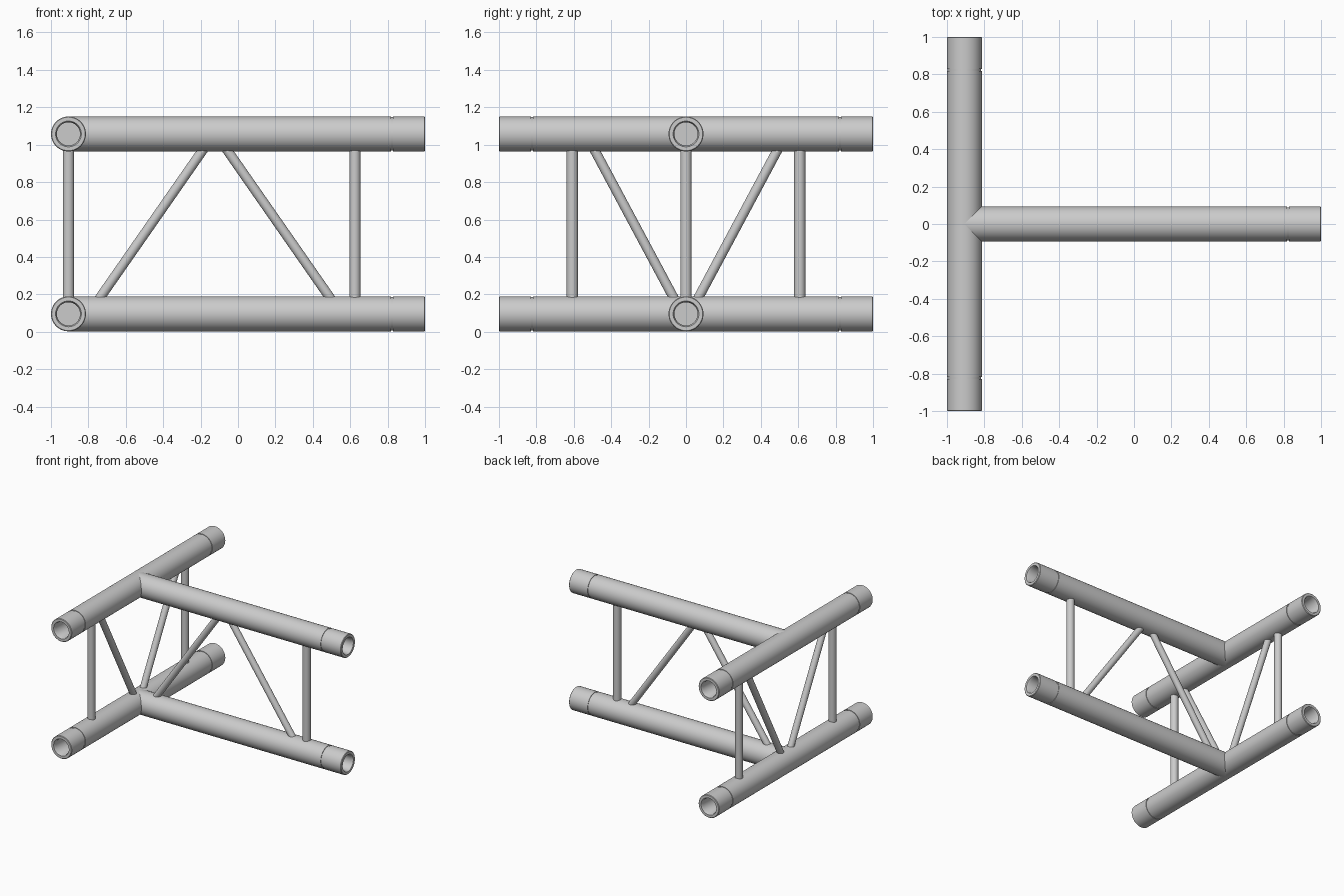
import bpy, bmesh, math
from mathutils import Vector

if "Cube" in bpy.data.objects:
    bpy.data.objects.remove(bpy.data.objects["Cube"])

R = 0.0935           # chord radius
Z_LOW, Z_TOP = 0.0955, 1.0575
NODE_X = -0.9065     # axis of the crossing chord
SEG = 48


def finish(name, bm):
    bmesh.ops.recalc_face_normals(bm, faces=bm.faces)
    me = bpy.data.meshes.new(name)
    bm.to_mesh(me)
    bm.free()
    ob = bpy.data.objects.new(name, me)
    bpy.context.collection.objects.link(ob)
    bpy.context.view_layer.objects.active = ob
    ob.select_set(True)
    bpy.ops.object.shade_smooth_by_angle(angle=math.radians(30))
    ob.select_set(False)
    return ob


def lathe(name, profile, origin, axis):
    """Revolve (distance, radius) points around an axis through origin."""
    bm = bmesh.new()
    rot = Vector((0, 0, 1)).rotation_difference(Vector(axis)).to_matrix()
    verts = [bm.verts.new(Vector(origin) + rot @ Vector((r, 0, t))) for t, r in profile]
    edges = [bm.edges.new(p) for p in zip(verts, verts[1:])]
    bmesh.ops.spin(bm, geom=verts + edges, cent=origin, axis=axis, angle=math.tau, steps=SEG)
    bmesh.ops.remove_doubles(bm, verts=bm.verts, dist=1e-5)
    return finish(name, bm)


def rod(name, a, b, radius, sink=0.04):
    """Round brace between two points, sunk a little into the chords."""
    a, b = Vector(a), Vector(b)
    d = (b - a).normalized()
    length = (b - a).length + 2 * sink
    lathe(name, [(0, 0), (0, radius), (length, radius), (length, 0)], a - d * sink, d)


# open chord end: shoulder groove, bevelled rim, stepped socket
chord_end = [(0.817, R), (0.817, R - 0.004), (0.829, R - 0.004), (0.829, R),
             (0.996, R), (1.0, R - 0.004), (1.0, 0.069), (0.985, 0.062),
             (0.83, 0.062), (0.83, 0)]
cross_profile = [(-t, r) for t, r in reversed(chord_end)] + chord_end
arm_profile = [(NODE_X, 0), (NODE_X, R)] + chord_end

# chords
for label, z in (("lower", Z_LOW), ("upper", Z_TOP)):
    lathe(label + "_cross_chord", cross_profile, (NODE_X, 0, z), (0, 1, 0))
    lathe(label + "_arm_chord", arm_profile, (0, 0, z), (1, 0, 0))

z0, z1 = Z_LOW + R, Z_TOP - R
POST, DIAG = 0.030, 0.026

# arm bracing
rod("arm_post", (0.625, 0, z0), (0.625, 0, z1), POST)
rod("arm_inner_diagonal", (-0.733, 0, z0), (-0.193, 0, z1), DIAG)
rod("arm_outer_diagonal", (0.487, 0, z0), (-0.053, 0, z1), DIAG)

# cross bracing, mirrored front and back
for side, s in (("front", -1), ("back", 1)):
    rod(side + "_post", (NODE_X, s * 0.608, z0), (NODE_X, s * 0.608, z1), POST)
    rod(side + "_diagonal", (NODE_X, s * 0.07, z0), (NODE_X, s * 0.485, z1), DIAG)
